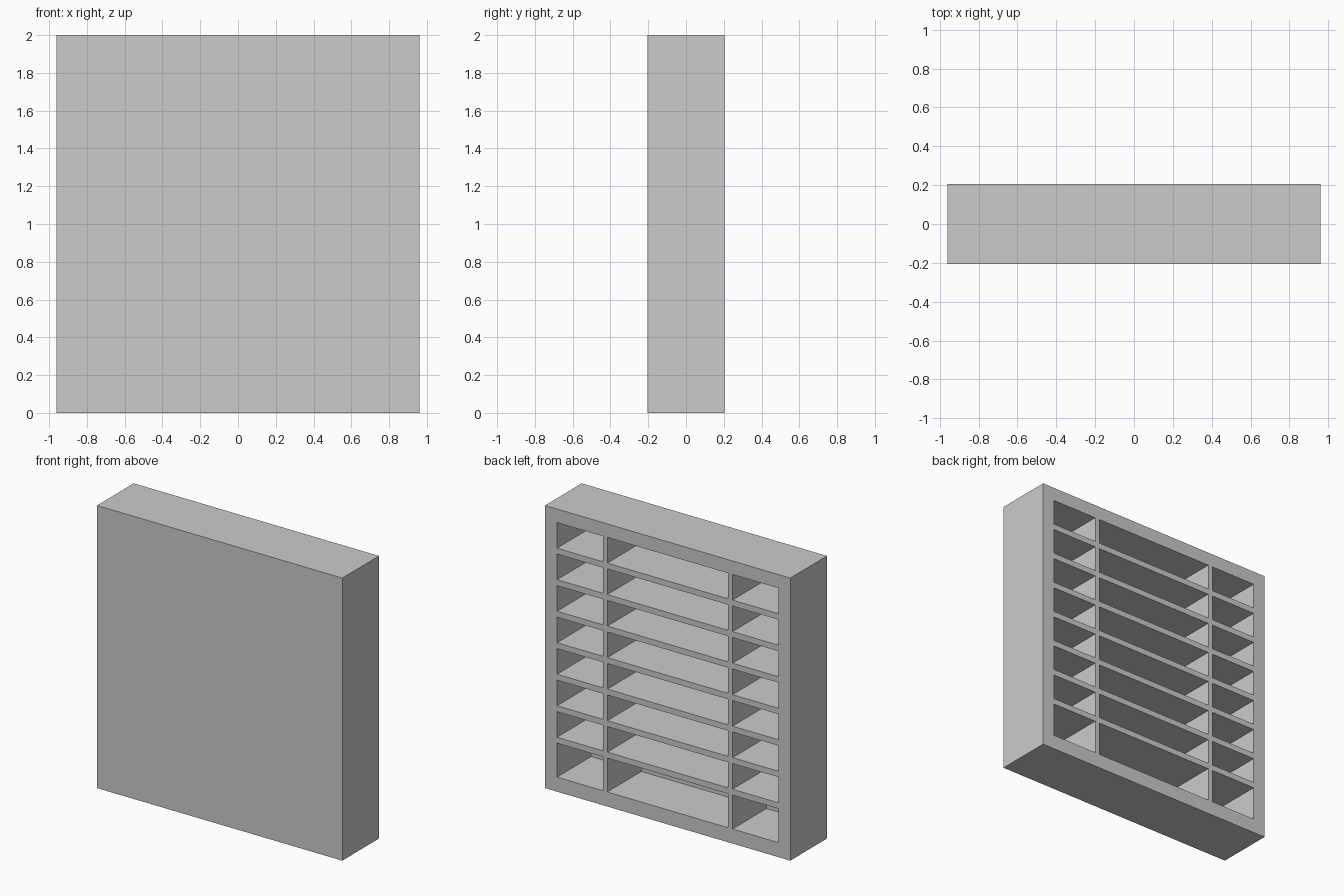
import bpy
import bmesh
from mathutils import Vector

if "Cube" in bpy.data.objects:
    bpy.data.objects.remove(bpy.data.objects["Cube"])

W, D, H = 0.96, 0.205, 2.0        # half width, half depth, height
IN_X = 0.866                      # inner face of the side walls
DIV = (0.472, 0.508)              # divider faces
Z_LOW, Z_HIGH = 0.103, 1.904      # top of the base, underside of the top
PITCH, SHELF = 0.223, 0.042       # shelf spacing and thickness
INNER = -D + 0.03                 # inner face of the closed front panel


def box(name, x, y, z):
    """Box spanning the given (min, max) ranges."""
    bm = bmesh.new()
    bmesh.ops.create_cube(bm, size=1)
    spans = (x, y, z)
    size = Vector([b - a for a, b in spans])
    mid = Vector([(a + b) / 2 for a, b in spans])
    for v in bm.verts:
        v.co = v.co * size + mid
    mesh = bpy.data.meshes.new(name)
    bm.to_mesh(mesh)
    bm.free()
    obj = bpy.data.objects.new(name, mesh)
    bpy.context.collection.objects.link(obj)
    return obj


depth = (INNER, D)

# Closed front panel
box("front_panel", (-W, W), (-D, INNER), (0, H))

# Outer frame, open at the back
box("base", (-W, W), depth, (0, Z_LOW))
box("top", (-W, W), depth, (Z_HIGH, H))
for side, s in (("left", -1), ("right", 1)):
    box(side + "_wall", sorted((s * IN_X, s * W)), depth, (Z_LOW, Z_HIGH))
    box(side + "_divider", sorted((s * DIV[0], s * DIV[1])), depth, (Z_LOW, Z_HIGH))

# Seven shelves in each of the three bays, the lowest bay is taller
bays = {
    "left": (-IN_X, -DIV[1]),
    "middle": (-DIV[0], DIV[0]),
    "right": (DIV[1], IN_X),
}
for bay, span in bays.items():
    for i in range(1, 8):
        z = Z_HIGH - i * PITCH
        box(f"{bay}_shelf_{i}", span, depth, (z, z + SHELF))
